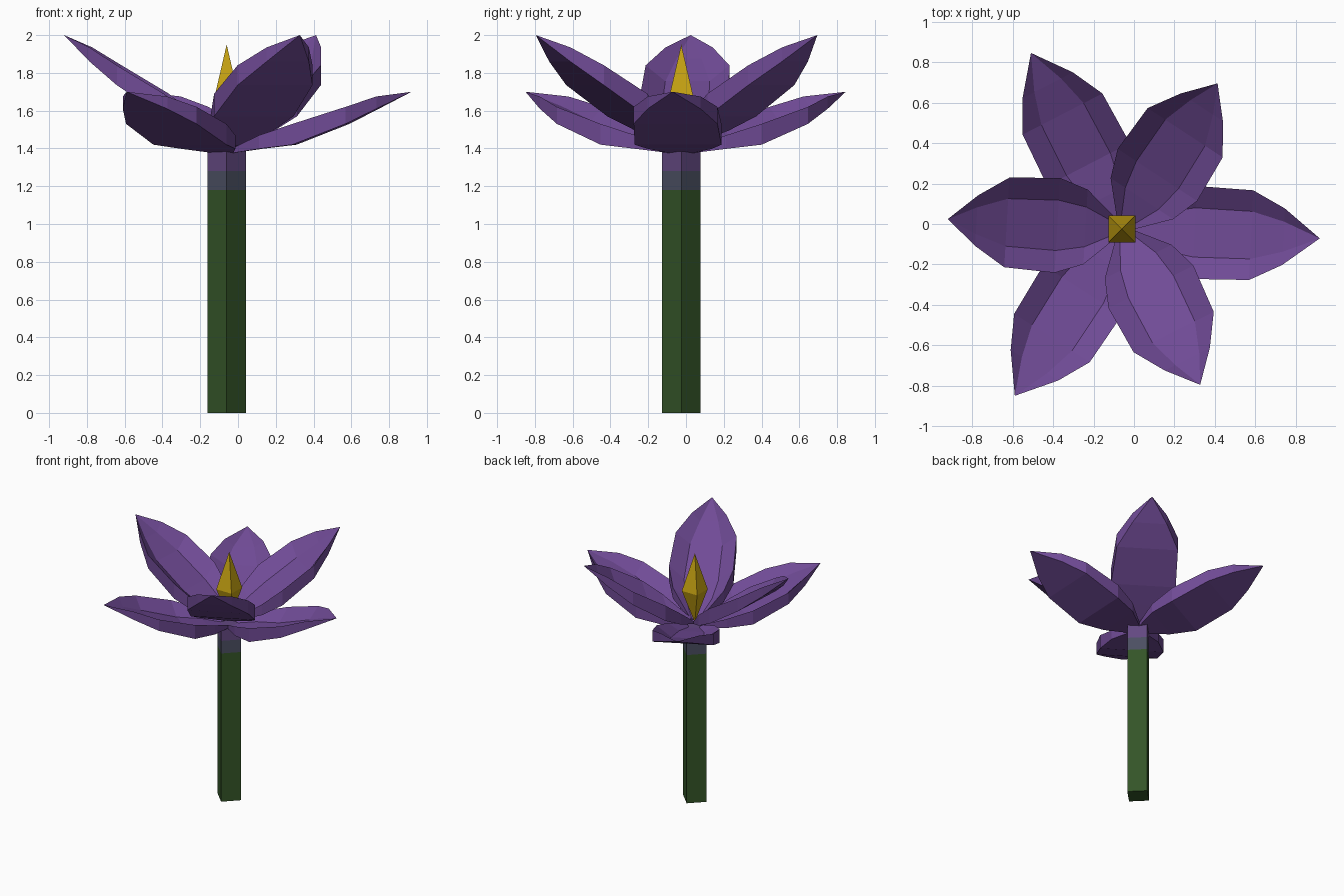
import bpy, bmesh
from math import cos, sin, pi, radians

if "Cube" in bpy.data.objects:
    bpy.data.objects.remove(bpy.data.objects["Cube"])

CENTRE = (-0.06, -0.025, 0)


def material(name, rgb):
    m = bpy.data.materials.new(name)
    m.use_nodes = True
    m.diffuse_color = (*rgb, 1)
    bsdf = next(n for n in m.node_tree.nodes if n.type == "BSDF_PRINCIPLED")
    bsdf.inputs["Base Color"].default_value = (*rgb, 1)
    bsdf.inputs["Roughness"].default_value = 0.9
    return m


purple = material("petal purple", (0.162, 0.07, 0.305))
green = material("stem green", (0.034, 0.089, 0.021))
slate = material("slate band", (0.07, 0.078, 0.12))
mauve = material("mauve band", (0.125, 0.065, 0.22))
yellow = material("pistil yellow", (0.56, 0.36, 0.006))


def loft(name, rings, mats, tip=None, foot=None, turn=0):
    """Skin a stack of equal rings; end on a point where one is given."""
    bm = bmesh.new()
    loops = [[bm.verts.new(p) for p in ring] for ring in rings]
    n = len(loops[0])
    for level, (a, b) in enumerate(zip(loops, loops[1:])):
        for i in range(n):
            j = (i + 1) % n
            face = bm.faces.new((a[i], a[j], b[j], b[i]))
            face.material_index = min(level, len(mats) - 1)
    for loop, point in ((loops[0], foot), (loops[-1], tip)):
        if point:
            v = bm.verts.new(point)
            for i in range(n):
                bm.faces.new((loop[i], loop[(i + 1) % n], v))
        else:
            bm.faces.new(loop).material_index = 0 if loop is loops[0] else len(mats) - 1
    bmesh.ops.recalc_face_normals(bm, faces=bm.faces)
    mesh = bpy.data.meshes.new(name)
    bm.to_mesh(mesh)
    bm.free()
    for m in mats:
        mesh.materials.append(m)
    obj = bpy.data.objects.new(name, mesh)
    obj.location = CENTRE
    obj.rotation_euler.z = turn
    bpy.context.collection.objects.link(obj)
    return obj


def square(radius, z, start=0):
    return [(radius * cos(start + i * pi / 2), radius * sin(start + i * pi / 2), z)
            for i in range(4)]


def petal(name, rows, tip, angle):
    """Flat underside, raised rims and a sunken floor; rows hold r, half width, bottom, top."""
    rings = []
    for r, w, low, high in rows:
        floor = low + 0.2 * (high - low)
        rings.append([(r, -w, low), (r, w, low), (r, w, high),
                      (r, w * 0.53, floor), (r, -w * 0.53, floor), (r, -w, high)])
    loft(name, rings, [purple], tip=tip, turn=radians(angle))


# Square stem with two colour bands at the top
loft("stem", [square(0.102, z) for z in (0, 1.18, 1.28, 1.385)], [green, slate, mauve])

# Pointed pistil
loft("pistil", [square(0.095, 1.66, pi / 4)], [yellow], tip=(0, 0, 1.95), foot=(0, 0, 1.40))

# Outer, lower petals
outer = [(0.03, 0.06, 1.375, 1.40), (0.18, 0.17, 1.398, 1.47), (0.36, 0.23, 1.42, 1.53),
         (0.64, 0.222, 1.53, 1.62), (0.80, 0.14, 1.61, 1.675)]
# Inner, upper petals
inner = [(0.02, 0.04, 1.41, 1.43), (0.18, 0.185, 1.495, 1.58), (0.32, 0.235, 1.57, 1.69),
         (0.57, 0.222, 1.735, 1.84), (0.72, 0.125, 1.86, 1.935)]
for i in range(3):
    petal(f"outer_petal_{i + 1}", outer, (0.98, 0, 1.70), -2.7 + 120 * i)
    petal(f"inner_petal_{i + 1}", inner, (0.862, 0, 2.0), 56.7 + 120 * i)
